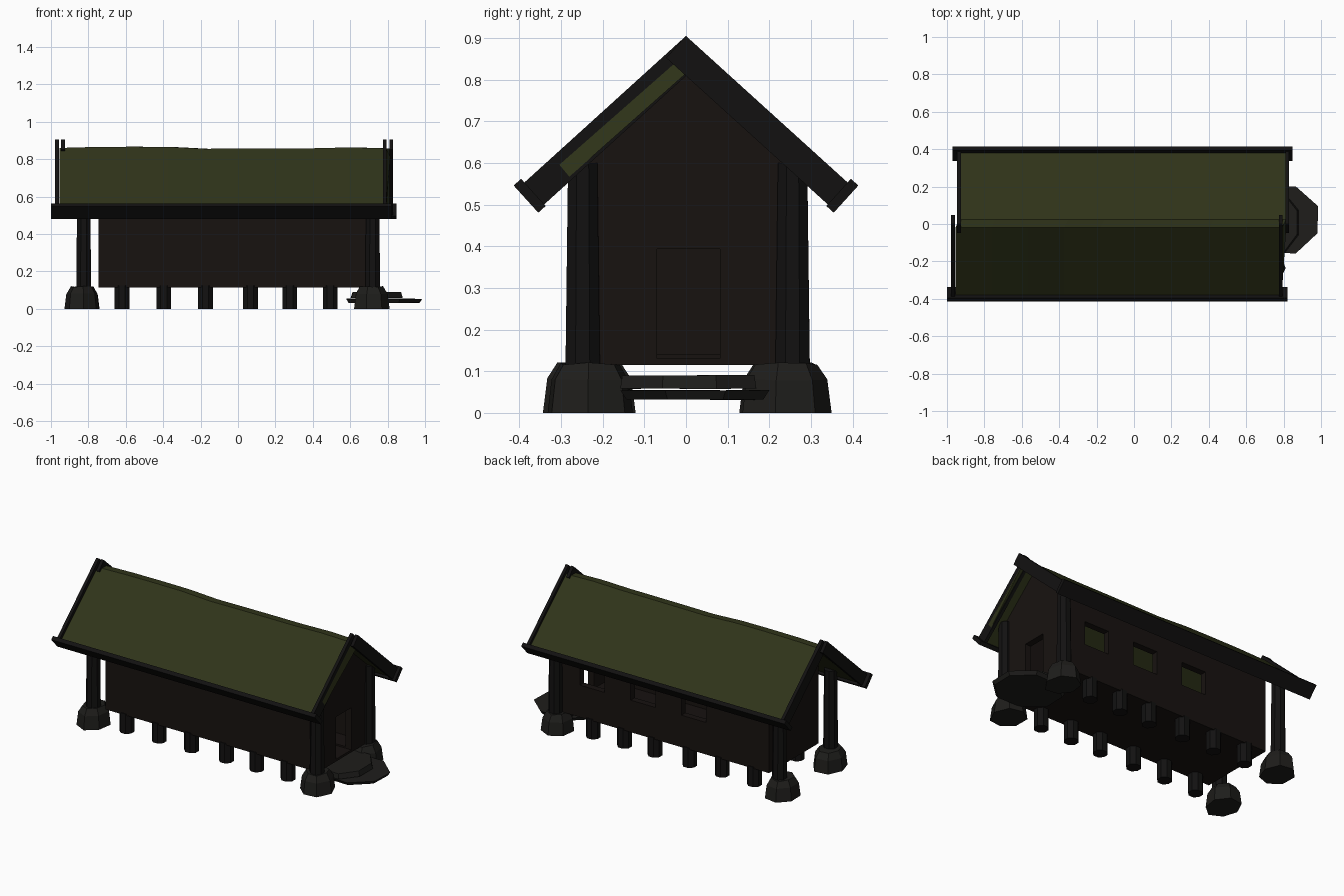
import bpy, bmesh, math, random
from mathutils import Vector

if "Cube" in bpy.data.objects:
    bpy.data.objects.remove(bpy.data.objects["Cube"])

random.seed(4)


def material(name, rgb):
    m = bpy.data.materials.new(name)
    m.diffuse_color = (*rgb, 1)
    m.use_nodes = True
    m.node_tree.nodes["Principled BSDF"].inputs["Base Color"].default_value = m.diffuse_color
    return m


TURF = material("turf", (0.029, 0.034, 0.010))
WALL = material("plank", (0.0085, 0.006, 0.005))
WOOD = material("dark_timber", (0.006, 0.0056, 0.0055))
STONE = material("stone", (0.013, 0.0125, 0.011))


def loft(name, rings, mat):
    """Closed skin through equal-length rings of points, capped at both ends."""
    bm = bmesh.new()
    vs = [[bm.verts.new(p) for p in r] for r in rings]
    n = len(rings[0])
    for a, b in zip(vs, vs[1:]):
        for i in range(n):
            j = (i + 1) % n
            bm.faces.new((a[i], a[j], b[j], b[i]))
    bm.faces.new(vs[0][::-1])
    bm.faces.new(vs[-1])
    bmesh.ops.recalc_face_normals(bm, faces=bm.faces)
    me = bpy.data.meshes.new(name)
    bm.to_mesh(me)
    bm.free()
    ob = bpy.data.objects.new(name, me)
    bpy.context.collection.objects.link(ob)
    if mat:
        me.materials.append(mat)
    return ob


def extrude_x(name, profile, x0, x1, mat):
    return loft(name, [[(x, y, z) for y, z in profile] for x in (x0, x1)], mat)


def box(name, lo, hi):
    prof = [(lo[1], lo[2]), (hi[1], lo[2]), (hi[1], hi[2]), (lo[1], hi[2])]
    return extrude_x(name, prof, lo[0], hi[0], None)


def column(name, x, y, levels, n, mat, jitter=0.0, turn=0.0):
    """Upright n-sided solid; levels are (z, x radius, y radius)."""
    wob = [1 + random.uniform(-jitter, jitter) for _ in range(n)]
    rings = []
    for z, rx, ry in levels:
        ring = []
        for i in range(n):
            a = turn + math.tau * i / n
            ring.append((x + rx * wob[i] * math.cos(a), y + ry * wob[i] * math.sin(a),
                         z + random.uniform(-jitter, jitter) * 0.04 * (z > 0)))
        rings.append(ring)
    return loft(name, rings, mat)


def cut(target, cutter):
    cutter.hide_render = True
    cutter.hide_viewport = True
    mod = target.modifiers.new(cutter.name, 'BOOLEAN')
    mod.operation = 'DIFFERENCE'
    mod.solver = 'EXACT'
    mod.object = cutter


# Hollow house body with gables, doorway and three back windows
house = extrude_x("house_walls", [(-.245, .115), (.245, .115), (.245, .60), (0, .825), (-.245, .60)],
                  -.745, .725, WALL)
cut(house, box("room_cutter", (-.705, -.205, .14), (.685, .205, 1.0)))
cut(house, box("door_cutter", (.6, -.07, .13), (.9, .082, .393)))
for i, x in enumerate((.475, .125, -.225)):
    cut(house, box(f"window_cutter_{i}", (x - .085, .15, .315), (x + .085, .35, .46)))

# Short piers under the floor
for row, y in (("front", -.21), ("back", .21)):
    for i, x in enumerate((-.62, -.397, -.173, .067, .277, .493)):
        column(f"{row}_pier_{i}", x, y, [(0, .043, .043), (.125, .043, .043)], 8, WOOD, turn=.39)

# Corner posts on foundation stones
for end, x in (("left", -.825), ("right", .72)):
    for side, y in (("front", -.248), ("back", .256)):
        column(f"{side}_{end}_post", x, y, [(.09, .043, .045), (.6, .038, .038)], 8, WOOD, turn=.39)
        column(f"{side}_{end}_stone", x - .01, y * .93,
               [(0, .095, .108), (.08, .085, .098), (.118, .062, .075)], 7, STONE, .08, random.random())

# Stepping stones at the door
column("lower_step", .78, .022, [(.032, .205, .175), (.054, .22, .19)], 8, STONE, .02, .39)
column("upper_step", .745, .009, [(.058, .15, .175), (.09, .14, .17)], 8, STONE, .03, .39)

# Turf roof: slightly uneven slab, one slope shifted along the house
SECTION = [(-.35, .505), (-.38, .541), (-.02, .862), (.025, .862), (.38, .541), (.35, .505), (0, .815)]
rings = []
N = 9
for k in range(N + 1):
    t = k / N
    wave = random.uniform(-.007, .007)
    ring = []
    for y, z in SECTION:
        x = -.955 + 1.745 * t if y < 0 else -.935 + 1.75 * t
        top = abs(y) < .03 and z > .85
        ring.append((x, y, z + (wave if top else 0)))
    rings.append(ring)
loft("turf_roof", rings, TURF)

# Barge boards and eave boards, staggered between the two slopes
A = math.radians(42.2)
for side, s, barges, eave in (("front", -1, (-.978, .775), (-1.0, .82)),
                              ("back", 1, (-.946, .81), (-.97, .848))):
    down = Vector((s * math.cos(A), -math.sin(A)))
    inward = Vector((-s * math.sin(A), -math.cos(A)))

    def board(p, length, depth):
        p = Vector(p)
        return [p, p + down * length, p + down * length + inward * depth, p + inward * depth]

    for end, x in zip(("left", "right"), barges):
        extrude_x(f"{side}_{end}_barge_board", board((0, .905), .53, .071), x, x + .02, WOOD)
    extrude_x(f"{side}_eave_board", board((s * .396, .562), .024, .088), *eave, WOOD)
